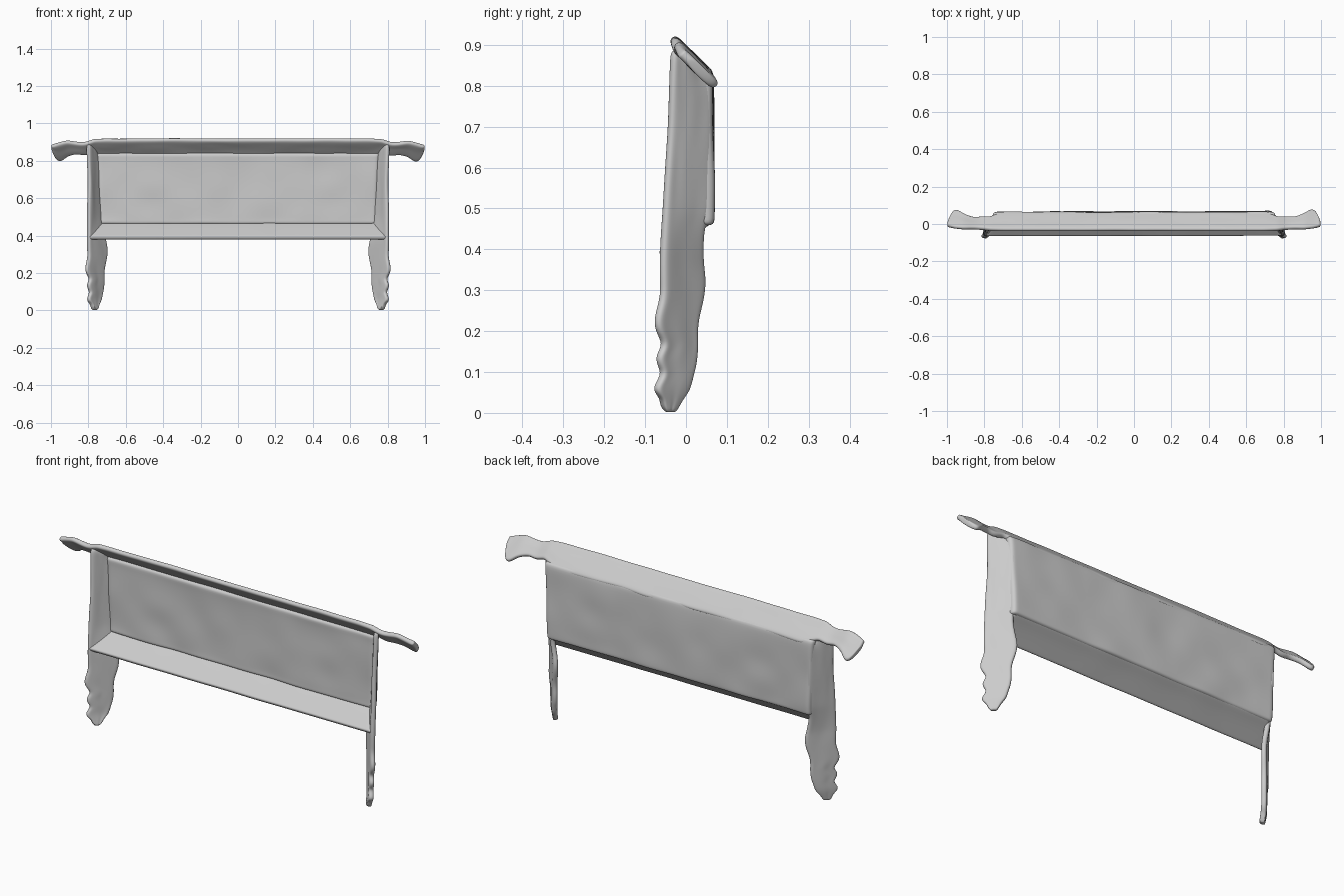
import bpy, bmesh, math
from mathutils import Vector, noise

if "Cube" in bpy.data.objects:
    bpy.data.objects.remove(bpy.data.objects["Cube"])

grey = bpy.data.materials.new("plain grey")
grey.use_nodes = True
grey.diffuse_color = (0.6, 0.6, 0.6, 1)
grey.node_tree.nodes["Principled BSDF"].inputs["Base Color"].default_value = (0.6, 0.6, 0.6, 1)


def curve(table, t):
    """Piecewise linear lookup; each table row is (t, value, value...)."""
    if t <= table[0][0]:
        return table[0][1:]
    for a, b in zip(table, table[1:]):
        if t <= b[0]:
            f = (t - a[0]) / (b[0] - a[0])
            return tuple(p + (q - p) * f for p, q in zip(a[1:], b[1:]))
    return table[-1][1:]


def sheet(name, point, rows, columns, thickness):
    """Soft-edged sheet through point(u, v), with v running 0 to 1."""
    bm = bmesh.new()
    grid = [[bm.verts.new(point(u, j / columns)) for j in range(columns + 1)] for u in rows]
    for r, s in zip(grid, grid[1:]):
        for j in range(columns):
            bm.faces.new((r[j], r[j + 1], s[j + 1], s[j]))
    bmesh.ops.recalc_face_normals(bm, faces=bm.faces)
    mesh = bpy.data.meshes.new(name)
    bm.to_mesh(mesh)
    bm.free()
    obj = bpy.data.objects.new(name, mesh)
    bpy.context.collection.objects.link(obj)
    mesh.materials.append(grey)
    mesh.shade_smooth()
    shell = obj.modifiers.new("thickness", "SOLIDIFY")
    shell.thickness, shell.offset = thickness, 0
    soft = obj.modifiers.new("soft", "SUBSURF")
    soft.levels = soft.render_levels = 2


def wobble(x, z, size=0.004):
    return size * noise.noise(Vector((x * 6, z * 9, 2.5)))


def front_edge(z):
    return -0.06 + 0.03 * max(0, z - 0.38) / 0.52


# Sloping roof with ragged wing tips: half-length position, front y, back y, height shift
ROOF = [(0, -0.035, 0.06, 0.006), (0.7, -0.035, 0.062, 0.006), (0.77, -0.033, 0.036, 0.004),
        (0.82, -0.027, 0.038, -0.008), (0.86, -0.025, 0.034, -0.004), (0.91, -0.026, 0.054, 0.004),
        (0.95, -0.023, 0.082, -0.002), (0.975, -0.018, 0.064, -0.006), (0.998, -0.01, 0.008, -0.005)]


def roof_point(x, v):
    front, back, shift = curve(ROOF, abs(x))
    y = front + (back - front) * v + wobble(x, v) * v
    return x, y, 0.876 - y + shift + wobble(x, 3 + v, 0.003)


sheet("sloping_roof", roof_point, [i / 48 * 0.998 for i in range(-48, 49)], 5, 0.025)

# Back panel and the bottom lip as two overlapping sheets: (y, z) along each section
PANEL = [(0.036, 0.845), (0.041, 0.82), (0.042, 0.74), (0.042, 0.66), (0.042, 0.58),
         (0.042, 0.51), (0.042, 0.478), (0.04, 0.458)]
LIP = [(0.055, 0.477), (0.045, 0.467), (0.015, 0.446), (-0.025, 0.413), (-0.05, 0.392), (-0.06, 0.384)]


def section_sheet(name, section, thickness, bumps, overlap):
    def point(i, v):
        y, z = section[i]
        half = 0.802 + overlap - 0.68 * (y - front_edge(z))
        x = (2 * v - 1) * half
        return x, y + wobble(x, z, bumps), z

    sheet(name, point, range(len(section)), 48, thickness)


section_sheet("back_panel", PANEL, 0.05, 0.008, 0.006)
section_sheet("bottom_lip", LIP, 0.025, 0.003, 0)

# Diagonal side boards running down into knobbly tapering legs: z, front y, back y
BOARD = [(0.002, -0.05, -0.034), (0.015, -0.059, -0.023), (0.035, -0.061, -0.012), (0.05, -0.075, 0.002),
         (0.068, -0.075, 0.01), (0.095, -0.056, 0.016), (0.115, -0.066, 0.022), (0.14, -0.072, 0.026),
         (0.168, -0.051, 0.027), (0.2, -0.073, 0.026), (0.235, -0.075, 0.03), (0.28, -0.06, 0.042),
         (0.32, -0.061, 0.046), (0.38, -0.062, 0.04), (0.44, -0.059, 0.041), (0.5, -0.055, 0.058),
         (0.6, -0.049, 0.062), (0.7, -0.043, 0.062), (0.8, -0.039, 0.062), (0.89, -0.035, 0.054)]
# Distance of the front edge from the middle, and inward lean towards the back, by height
LEAN = [(0, 0.776, 0.8), (0.06, 0.79, 0.85), (0.2, 0.8, 0.98), (0.36, 0.8, 0.92), (0.5, 0.8, 0.7)]

for side, word in ((-1, "right"), (1, "left")):
    def board_point(z, v):
        front, back = curve(BOARD, z)
        y = front + (back - front) * v
        reach, lean = curve(LEAN, z)
        x = reach - lean * (y - front_edge(z)) + wobble(z, v, 0.005)
        return side * x, y, min(z, 0.876 - y)

    levels = sorted([r[0] for r in BOARD] + [0.35, 0.47, 0.55, 0.65, 0.75, 0.85])
    sheet(word + "_side_board_and_leg", board_point, levels, 6, 0.024)
